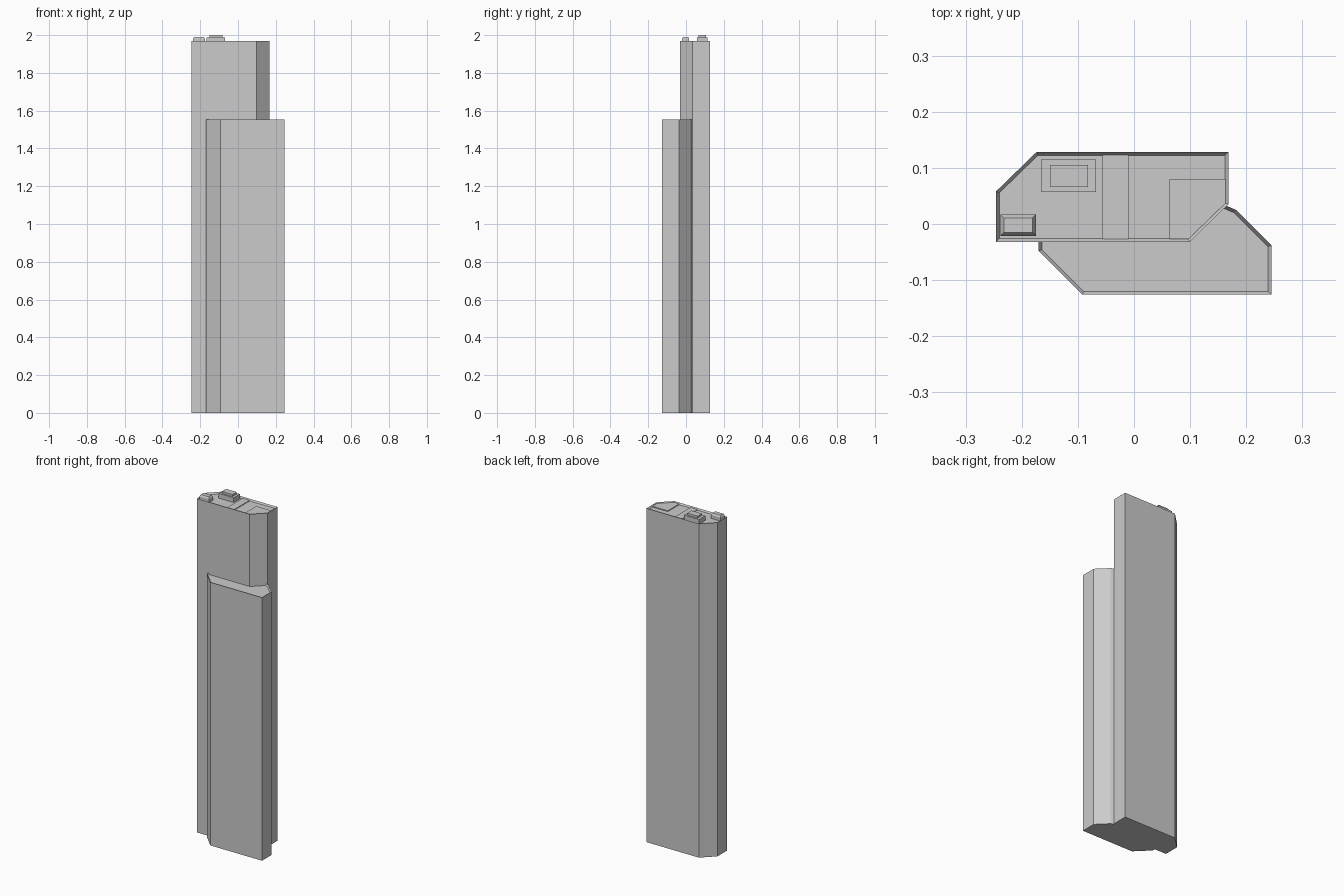
import bpy
import bmesh

cube = bpy.data.objects.get("Cube")
if cube:
    bpy.data.objects.remove(cube, do_unlink=True)

grey = bpy.data.materials.new("light grey")
grey.use_nodes = True
colour = (0.6, 0.6, 0.6, 1)
grey.diffuse_color = colour
grey.node_tree.nodes["Principled BSDF"].inputs["Base Color"].default_value = colour


def prism(name, outline, z0, z1, rim=0, depth=0):
    """Extrude an outline upward; a rim leaves a parapet round a sunken roof."""
    bm = bmesh.new()
    base = bm.faces.new([bm.verts.new((x, y, z0)) for x, y in outline])
    extruded = bmesh.ops.extrude_face_region(bm, geom=[base], use_keep_orig=True)["geom"]
    top = next(g for g in extruded if isinstance(g, bmesh.types.BMFace))
    bmesh.ops.translate(bm, verts=top.verts[:], vec=(0, 0, z1 - z0))
    bmesh.ops.recalc_face_normals(bm, faces=bm.faces[:])
    if rim:
        bmesh.ops.inset_region(bm, faces=[top], thickness=rim, use_even_offset=True)
        bmesh.ops.translate(bm, verts=top.verts[:], vec=(0, 0, -depth))
    mesh = bpy.data.meshes.new(name)
    bm.to_mesh(mesh)
    bm.free()
    mesh.materials.append(grey)
    obj = bpy.data.objects.new(name, mesh)
    bpy.context.collection.objects.link(obj)
    return obj


def box(name, x0, x1, y0, y1, z0, z1, taper=0):
    """Box whose top may be drawn in on every side."""
    obj = prism(name, [(x0, y0), (x1, y0), (x1, y1), (x0, y1)], z0, z1)
    cx, cy = (x0 + x1) / 2, (y0 + y1) / 2
    for v in obj.data.vertices:
        if v.co.z > (z0 + z1) / 2:
            v.co.x -= taper if v.co.x > cx else -taper
            v.co.y -= taper if v.co.y > cy else -taper
    return obj


TALL, SHORT, SUNK, RIM = 1.97, 1.553, 0.01, 0.006
ROOF = TALL - SUNK

# Two interlocking towers with chamfered corners
prism("tall_tower", [(-0.246, -0.032), (0.099, -0.032), (0.168, 0.035),
                     (0.168, 0.128), (-0.174, 0.128), (-0.246, 0.058)],
      0, TALL, RIM, SUNK)
prism("short_tower", [(-0.17, 0), (-0.17, -0.048), (-0.092, -0.126),
                      (0.245, -0.126), (0.245, -0.038), (0.182, 0.025),
                      (0.14, 0.043), (0.09, 0)],
      0, SHORT, RIM, SUNK)

# Low roof decks
box("roof_strip", -0.056, -0.01, -0.027, 0.123, ROOF - 0.005, ROOF + 0.004)
prism("corner_deck", [(0.063, -0.027), (0.097, -0.027), (0.163, 0.037),
                      (0.163, 0.08), (0.063, 0.08)], ROOF - 0.005, ROOF + 0.005)

# Rooftop plant rooms
box("large_plant_room", -0.166, -0.068, 0.057, 0.115, ROOF, 1.988)
box("large_plant_room_cap", -0.15, -0.082, 0.066, 0.105, 1.988, 2.0)
box("small_plant_room", -0.238, -0.175, -0.021, 0.017, ROOF, 1.981)
box("small_plant_room_cap", -0.238, -0.175, -0.021, 0.017, 1.981, 1.991, 0.006)
